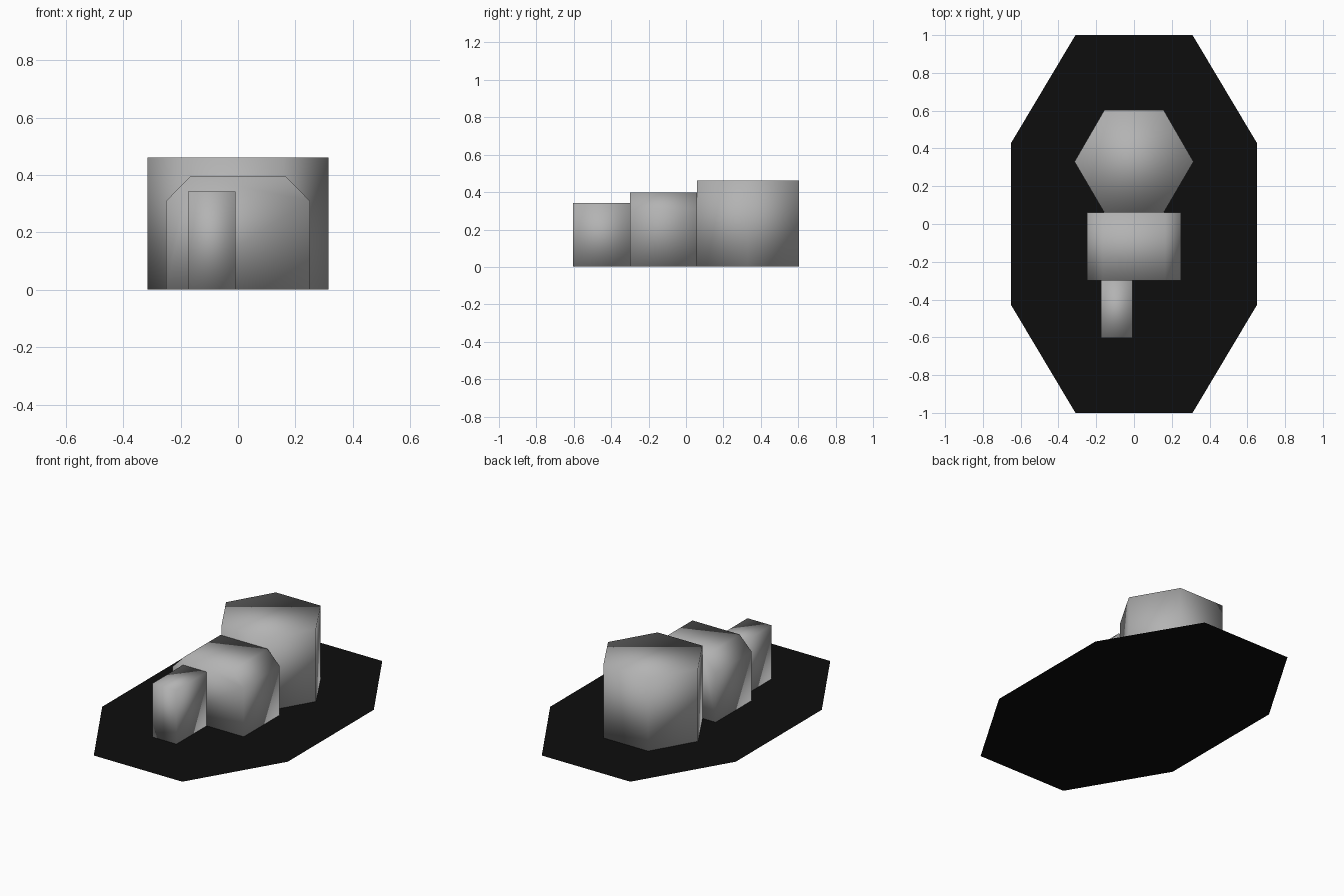
import bpy
import bmesh
from mathutils import Vector

default = bpy.data.objects.get("Cube")
if default:
    bpy.data.objects.remove(default, do_unlink=True)


def material(name, rgb):
    mat = bpy.data.materials.new(name)
    mat.use_nodes = True
    colour = (*rgb, 1.0)
    mat.diffuse_color = colour
    bsdf = next(n for n in mat.node_tree.nodes if n.type == "BSDF_PRINCIPLED")
    bsdf.inputs["Base Color"].default_value = colour
    return mat


def mirrored(half):
    """Close a right-hand outline by mirroring it across x = 0."""
    return half + [(-x, v) for x, v in reversed(half)]


def prism(name, outline, place, sweep, mat, smooth=True):
    """Fill an outline and, if a sweep is given, extrude it into a solid."""
    bm = bmesh.new()
    face = bm.faces.new([bm.verts.new(place(u, v)) for u, v in outline])
    if sweep:
        result = bmesh.ops.extrude_face_region(bm, geom=[face], use_keep_orig=True)
        moved = [g for g in result["geom"] if isinstance(g, bmesh.types.BMVert)]
        bmesh.ops.translate(bm, verts=moved, vec=Vector(sweep))
        bmesh.ops.recalc_face_normals(bm, faces=bm.faces)
    for f in bm.faces:
        f.smooth = smooth
    mesh = bpy.data.meshes.new(name)
    bm.to_mesh(mesh)
    bm.free()
    mesh.materials.append(mat)
    obj = bpy.data.objects.new(name, mesh)
    bpy.context.collection.objects.link(obj)
    return obj


grey = material("stone grey", (0.45, 0.45, 0.45))
black = material("ground black", (0.004, 0.004, 0.004))
FLOOR = 0.001  # keeps the undersides clear of the ground sheet

# Flat eight-sided ground sheet
prism("ground_sheet", mirrored([(0.31, -1), (0.65, -0.43), (0.65, 0.43), (0.31, 1)]),
      lambda x, y: (x, y, 0), None, black, smooth=False)

# Six-sided rear block
prism("rear_block", mirrored([(0.157, 0.06), (0.315, 0.33), (0.157, 0.603)]),
      lambda x, y: (x, y, FLOOR), (0, 0, 0.46), grey)

# Middle block with bevelled upper edges
prism("middle_block", mirrored([(0.25, FLOOR), (0.25, 0.31), (0.165, 0.397)]),
      lambda x, z: (x, -0.3, z), (0, 0.36, 0), grey)

# Narrow front block, offset to the right
prism("front_block", mirrored([(0.083, -0.603), (0.083, -0.3)]),
      lambda x, y: (x - 0.092, y, FLOOR), (0, 0, 0.341), grey)
